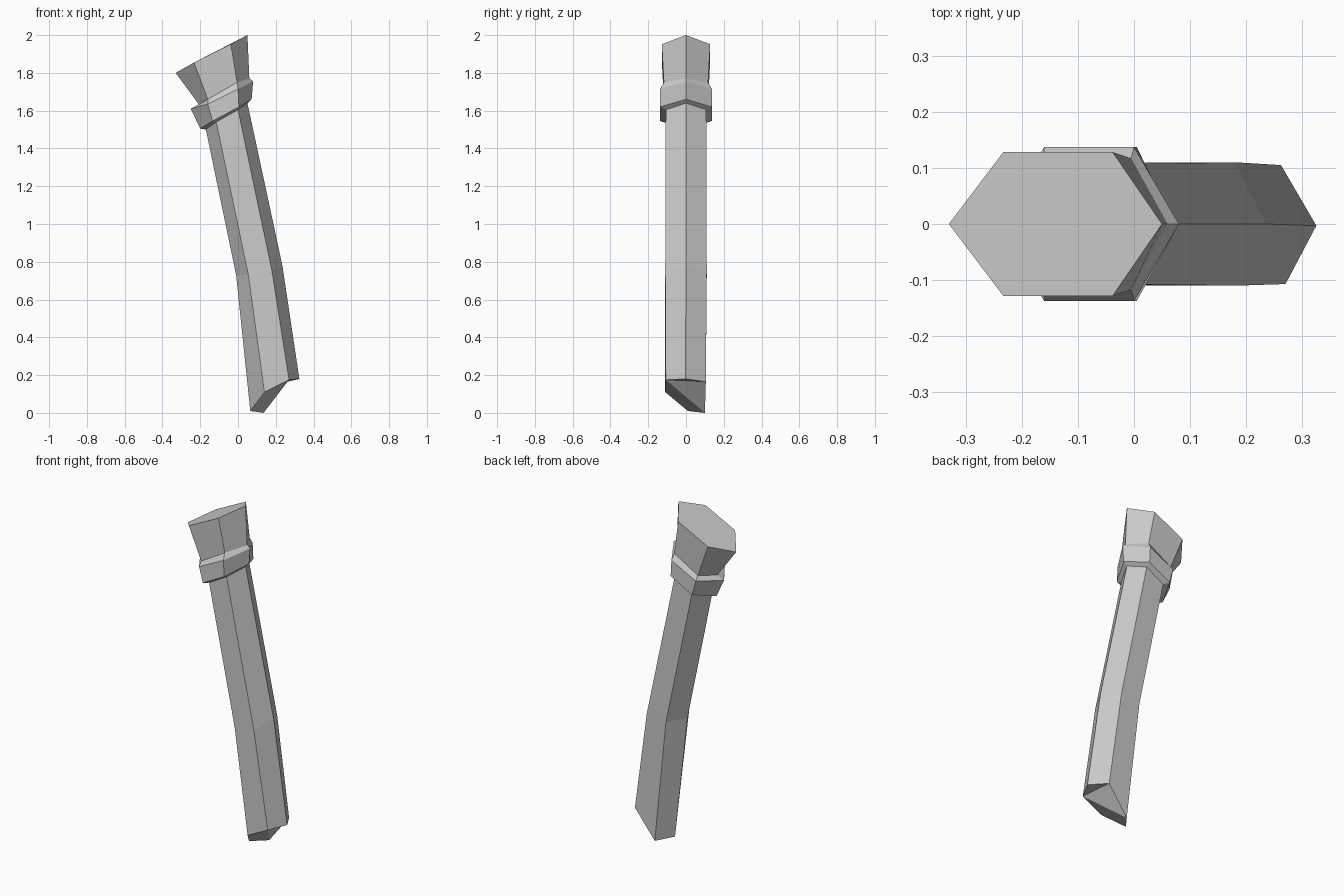
import bpy

if "Cube" in bpy.data.objects:
    bpy.data.objects.remove(bpy.data.objects["Cube"])


def ring(half_depth, *xz):
    """Six-sided section from left, front-left, front-right, right (x, z); the back mirrors the front."""
    (l, fl, fr, r), d = xz, half_depth
    return [(l[0], 0, l[1]), (fl[0], -d, fl[1]), (fr[0], -d, fr[1]),
            (r[0], 0, r[1]), (fr[0], d, fr[1]), (fl[0], d, fl[1])]


def loft(name, rings, caps=()):
    """Join rings, listed bottom to top, with flat faces."""
    verts = [v for section in rings for v in section]
    faces = list(caps)
    for k in range(len(rings) - 1):
        a, b = 6 * k, 6 * k + 6
        for i in range(6):
            j = (i + 1) % 6
            faces.append((a + i, a + j, b + j, b + i))
    mesh = bpy.data.meshes.new(name)
    mesh.from_pydata(verts, [], faces)
    mesh.update()
    obj = bpy.data.objects.new(name, mesh)
    bpy.context.collection.objects.link(obj)
    return obj


# Broken lower end, uneven all round
foot = [(0.065, 0.01, 0.01), (0.14, -0.11, 0.11), (0.27, -0.107, 0.175),
        (0.325, -0.003, 0.18), (0.262, 0.105, 0.165), (0.135, 0.1, 0.0)]
bend = ring(0.11, (-0.01, 0.73), (0.055, 0.73), (0.18, 0.75), (0.235, 0.78))
neck = ring(0.107, (-0.17, 1.50), (-0.115, 1.54), (0.0, 1.605), (0.05, 1.64))

# Collar outline
collar_low = ring(0.137, (-0.2, 1.505), (-0.135, 1.545), (0.005, 1.62), (0.072, 1.66))
collar_high = ring(0.137, (-0.25, 1.61), (-0.16, 1.635), (0.0, 1.715), (0.08, 1.755))

# Flared head
head_base = ring(0.117, (-0.205, 1.63), (-0.16, 1.66), (-0.005, 1.75), (0.06, 1.77))
head_top = ring(0.128, (-0.33, 1.80), (-0.233, 1.855), (-0.038, 1.952), (0.05, 2.0))

loft("shaft", [foot, bend, neck], [(0, 5, 1), (1, 5, 2), (2, 5, 4), (2, 4, 3)])
loft("collar", [neck, collar_low, collar_high, head_base])
loft("head", [head_base, head_top], [tuple(range(6, 12))])
